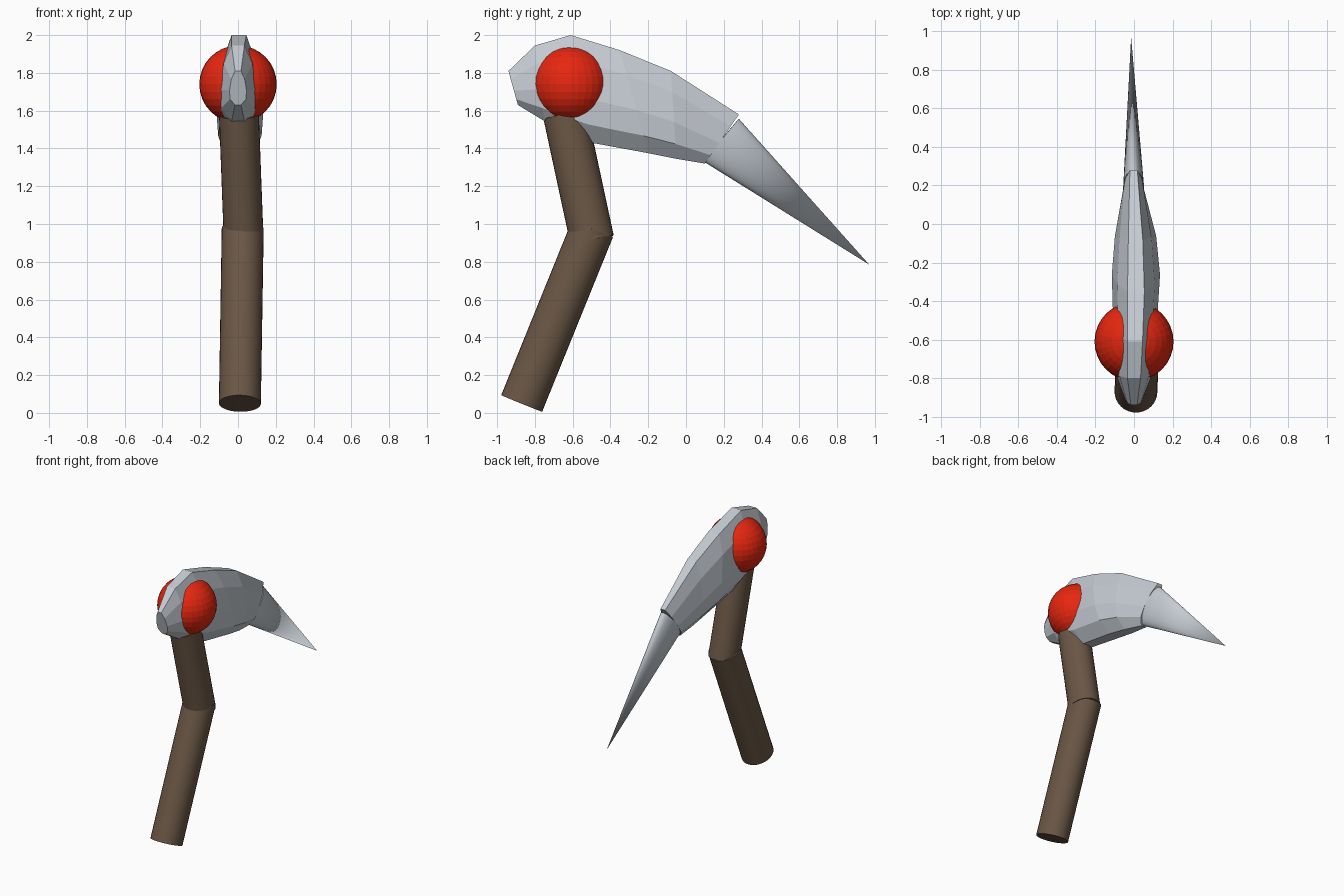
import bpy, bmesh, math
from mathutils import Vector, Matrix

cube = bpy.data.objects.get("Cube")
if cube:
    bpy.data.objects.remove(cube, do_unlink=True)


def material(name, rgb):
    mat = bpy.data.materials.new(name)
    mat.use_nodes = True
    mat.diffuse_color = (*rgb, 1)
    mat.node_tree.nodes["Principled BSDF"].inputs["Base Color"].default_value = (*rgb, 1)
    return mat


grey = material("pale grey", (0.56, 0.60, 0.65))
brown = material("brown", (0.145, 0.095, 0.06))
red = material("red", (0.80, 0.02, 0.005))


def finish(name, bm, mat, smooth=False):
    bmesh.ops.recalc_face_normals(bm, faces=bm.faces)
    mesh = bpy.data.meshes.new(name)
    bm.to_mesh(mesh)
    bm.free()
    mesh.materials.append(mat)
    obj = bpy.data.objects.new(name, mesh)
    bpy.context.collection.objects.link(obj)
    if smooth:
        bpy.ops.object.select_all(action="DESELECT")
        obj.select_set(True)
        bpy.context.view_layer.objects.active = obj
        bpy.ops.object.shade_smooth_by_angle(angle=math.radians(35))
    return obj


def rod(name, start, end, r_start, r_end, squash, mat):
    """Round rod between two points, flattened across x."""
    a, b = Vector(start), Vector(end)
    axis = (b - a).normalized()
    up = axis.cross(Vector((1, 0, 0))).normalized()
    side = up.cross(axis)
    turn = Matrix((side, up, axis)).transposed().to_4x4()
    bm = bmesh.new()
    bmesh.ops.create_cone(bm, cap_ends=True, segments=32, radius1=r_start,
                          radius2=r_end, depth=(b - a).length)
    bmesh.ops.transform(bm, verts=bm.verts, matrix=Matrix.Translation((a + b) / 2)
                        @ turn @ Matrix.Diagonal((squash, 1, 1, 1)))
    return finish(name, bm, mat, True)


# Head: faceted loft; each section has top (y, z), bottom (y, z), half width, x shift
sections = [
    ((-0.94, 1.81), (-0.89, 1.63), 0.045, 0.0),
    ((-0.80, 1.945), (-0.75, 1.545), 0.097, 0.0),
    ((-0.61, 2.0), (-0.50, 1.43), 0.112, 0.005),
    ((-0.35, 1.92), (-0.20, 1.375), 0.125, 0.01),
    ((-0.08, 1.81), (-0.05, 1.345), 0.107, 0.008),
    ((0.28, 1.58), (0.10, 1.32), 0.055, -0.002),
]
half = [(0.35, 1.0), (0.78, 0.76), (1.0, 0.42), (0.92, 0.17), (0.35, 0.0)]
outline = half + [(-x, t) for x, t in reversed(half)]
bm = bmesh.new()
rings = []
for top, bottom, width, shift in sections:
    top, bottom = Vector(top), Vector(bottom)
    ring = []
    for x, t in outline:
        p = bottom.lerp(top, t)
        ring.append(bm.verts.new((shift + x * width, p.x, p.y)))
    rings.append(ring)
n = len(outline)
for a, b in zip(rings, rings[1:]):
    for i in range(n):
        j = (i + 1) % n
        bm.faces.new((a[i], a[j], b[j], b[i]))
bm.faces.new(rings[0])
bm.faces.new(rings[-1])
finish("head", bm, grey)

# Beak: tapering to a point
rod("beak", (-0.002, 0.185, 1.445), (-0.015, 0.97, 0.785), 0.147, 0.0, 0.37, grey)

# Eyes: one ball showing on both sides of the head
bm = bmesh.new()
bmesh.ops.create_uvsphere(bm, u_segments=32, v_segments=16, radius=0.205,
                          matrix=Matrix.Translation((0, -0.61, 1.74)))
finish("eyes", bm, red)

# Leg: two bent segments
rod("lower_leg", (0.01, -0.87, 0.05), (0.025, -0.495, 0.975), 0.117, 0.117, 0.95, brown)
rod("upper_leg", (0.03, -0.497, 0.915), (0.005, -0.64, 1.58), 0.117, 0.117, 0.9, brown)
